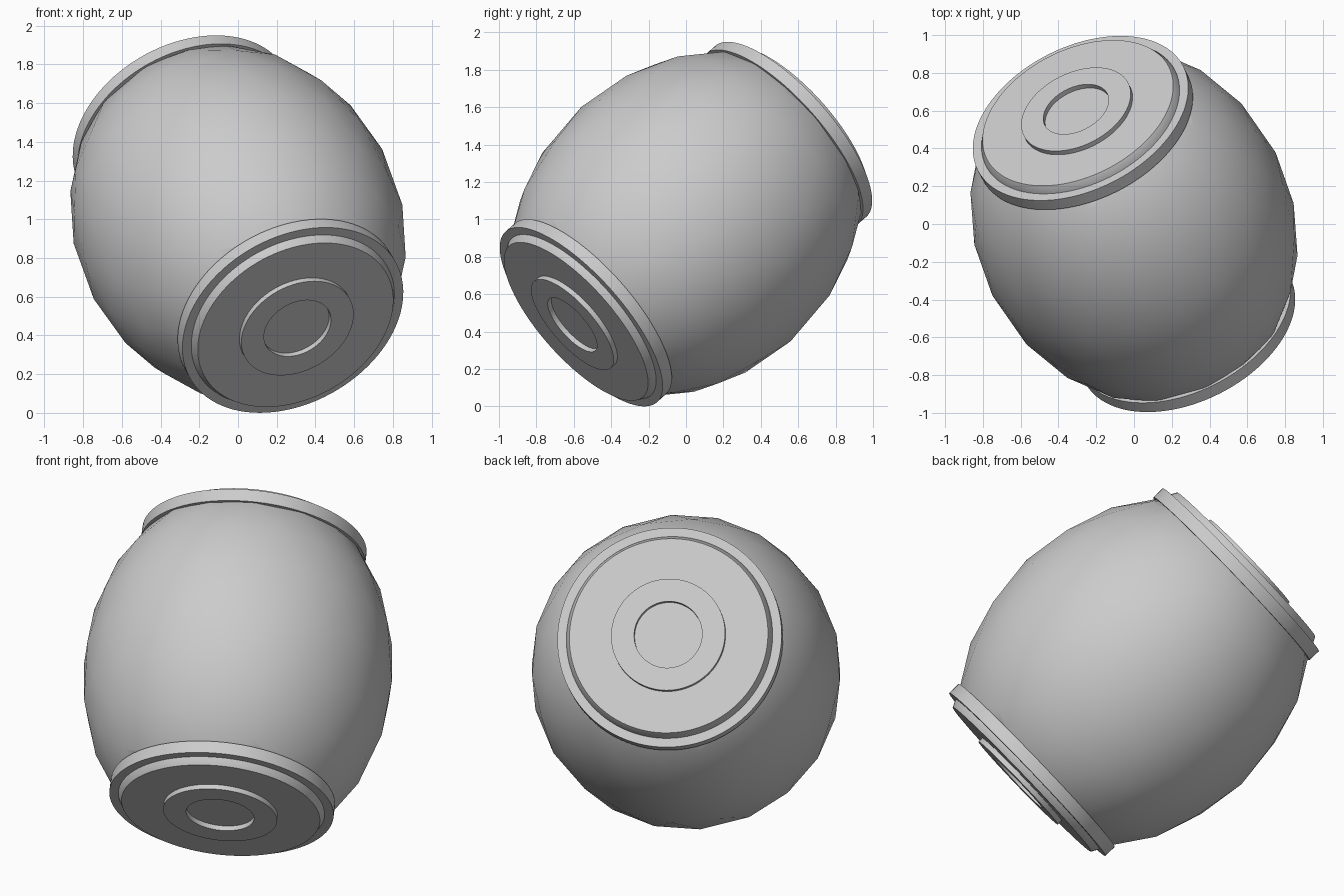
import bpy
import bmesh
import math
from mathutils import Matrix, Vector

cube = bpy.data.objects.get("Cube")
if cube:
    bpy.data.objects.remove(cube)

# Tilted axis shared by every part
AXIS = Vector((-0.354, 0.70, 0.62)).normalized()
CENTRE = Vector((0, 0, 0.975))
TILT = Matrix.Translation(CENTRE) @ AXIS.to_track_quat('Z', 'Y').to_matrix().to_4x4()
SEGMENTS = 96

grey = bpy.data.materials.new("plain grey")
grey.use_nodes = True
colour = (0.6, 0.6, 0.6, 1)
grey.diffuse_color = colour
grey.node_tree.nodes["Principled BSDF"].inputs["Base Color"].default_value = colour


def finish(name, bm, angle):
    """Turn a mesh built along z into a tilted, smooth shaded object."""
    bmesh.ops.recalc_face_normals(bm, faces=bm.faces)
    bm.transform(TILT)
    mesh = bpy.data.meshes.new(name)
    bm.to_mesh(mesh)
    bm.free()
    mesh.materials.append(grey)
    obj = bpy.data.objects.new(name, mesh)
    bpy.context.collection.objects.link(obj)
    bpy.ops.object.select_all(action='DESELECT')
    obj.select_set(True)
    bpy.context.view_layer.objects.active = obj
    bpy.ops.object.shade_smooth_by_angle(angle=math.radians(angle))


def lathe(name, profile, side):
    """Spin (radius, height) points around the axis at one end."""
    bm = bmesh.new()
    verts = [bm.verts.new((r, 0, side * h)) for r, h in profile]
    edges = [bm.edges.new(pair) for pair in zip(verts, verts[1:])]
    bmesh.ops.spin(bm, geom=verts + edges, cent=(0, 0, 0), axis=(0, 0, 1),
                   angle=math.tau, steps=SEGMENTS, use_merge=True)
    bmesh.ops.remove_doubles(bm, verts=bm.verts, dist=0.0001)
    finish(name, bm, 30)


# Barrel body: coarse stretched ball with both ends cut off inside the flanges
bm = bmesh.new()
bmesh.ops.create_icosphere(bm, subdivisions=3, radius=1)
bmesh.ops.scale(bm, verts=bm.verts, vec=(0.84, 0.84, 1.05))
for side in (1, -1):
    cut = bmesh.ops.bisect_plane(
        bm, geom=bm.verts[:] + bm.edges[:] + bm.faces[:],
        plane_co=(0, 0, side * 0.77), plane_no=(0, 0, side), clear_outer=True)
    rim = [e for e in cut["geom_cut"] if isinstance(e, bmesh.types.BMEdge)]
    bmesh.ops.holes_fill(bm, edges=rim, sides=0)
finish("body", bm, 40)

# Matching end caps: flange, chamfered plate and raised ring
for end, side in (("top", 1), ("bottom", -1)):
    lathe(end + "_flange", [(0, 0.73), (0.61, 0.73), (0.61, 0.80), (0, 0.80)], side)
    lathe(end + "_plate", [(0, 0.79), (0.561, 0.79), (0.561, 0.80), (0.54, 0.84), (0, 0.84)], side)
    lathe(end + "_ring", [(0.185, 0.835), (0.31, 0.835), (0.31, 0.868),
                          (0.185, 0.868), (0.185, 0.835)], side)
